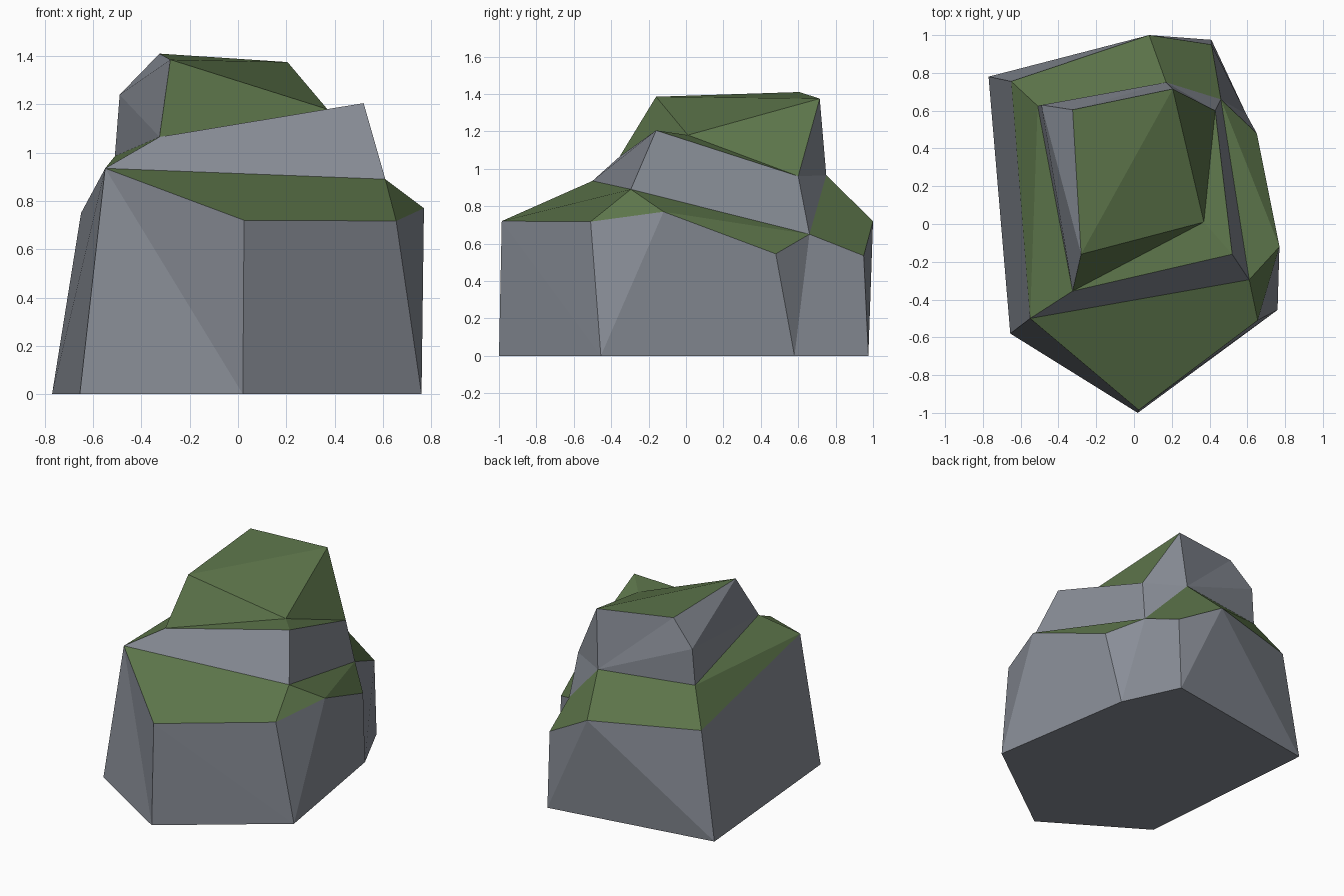
import bpy
from mathutils import Vector

if "Cube" in bpy.data.objects:
    bpy.data.objects.remove(bpy.data.objects["Cube"])


def material(name, colour):
    m = bpy.data.materials.new(name)
    m.diffuse_color = (*colour, 1)
    m.use_nodes = True
    m.node_tree.nodes["Principled BSDF"].inputs["Base Color"].default_value = m.diffuse_color
    return m


stone = material("grey stone", (0.25, 0.27, 0.31))
moss = material("green moss", (0.11, 0.18, 0.07))

# Corners of the boulder, lettered A to Z, ring by ring
corners = [
    # ground ring A-F
    (-.77, .78, 0), (-.655, -.58, 0), (.02, -1, 0),
    (.76, -.455, 0), (.595, .58, 0), (.41, .975, 0),
    # rim of the lower walls G-O
    (.025, -.985, .72), (.655, -.51, .717), (.77, -.12, .77),
    (.65, .48, .545), (.46, .66, .65), (.41, .95, .535),
    (.08, 1, .72), (-.65, .755, .75), (-.55, -.5, .935),
    # foot of the upper cliff P-R
    (.61, -.295, .89), (.17, .75, .965), (-.51, .625, .985),
    # top of the upper cliff and peak S-Z
    (-.325, -.355, 1.065), (.52, -.16, 1.205), (.43, .6, .96),
    (.205, .715, 1.375), (-.325, .605, 1.41), (-.28, -.16, 1.385),
    (.37, .01, 1.18), (-.49, .63, 1.24),
]
points = {chr(65 + i): Vector(p) for i, p in enumerate(corners)}


def faceted_part(name, mat, faces):
    """Flat-faced part; each word lists a face's corners anticlockwise."""
    faces = faces.split()
    used = sorted(set("".join(faces)))
    mesh = bpy.data.meshes.new(name)
    mesh.from_pydata([points[c] for c in used], [],
                     [[used.index(c) for c in f] for f in faces])
    mesh.materials.append(mat)
    bpy.context.collection.objects.link(bpy.data.objects.new(name, mesh))


# Lower rock walls with the flat underside
faceted_part("lower_walls", stone,
             "FEDCBA ABON BCO CGO CDG DHG DIH DEJI EKJ EFLK FAM FML ANM")
# Mossy ledge around the middle
faceted_part("mossy_ledge", moss, "GHPO HIP IJK IKP KLMQ MNRQ NOR OSR")
# Upper rock cliff
faceted_part("upper_cliff", stone, "OPTS PKUT KQU UQV QRZ QZW QWV RSZ ZSX ZXW")
# Mossy peak
faceted_part("mossy_peak", moss, "STY TUY UVY SYX XYV XVW")
